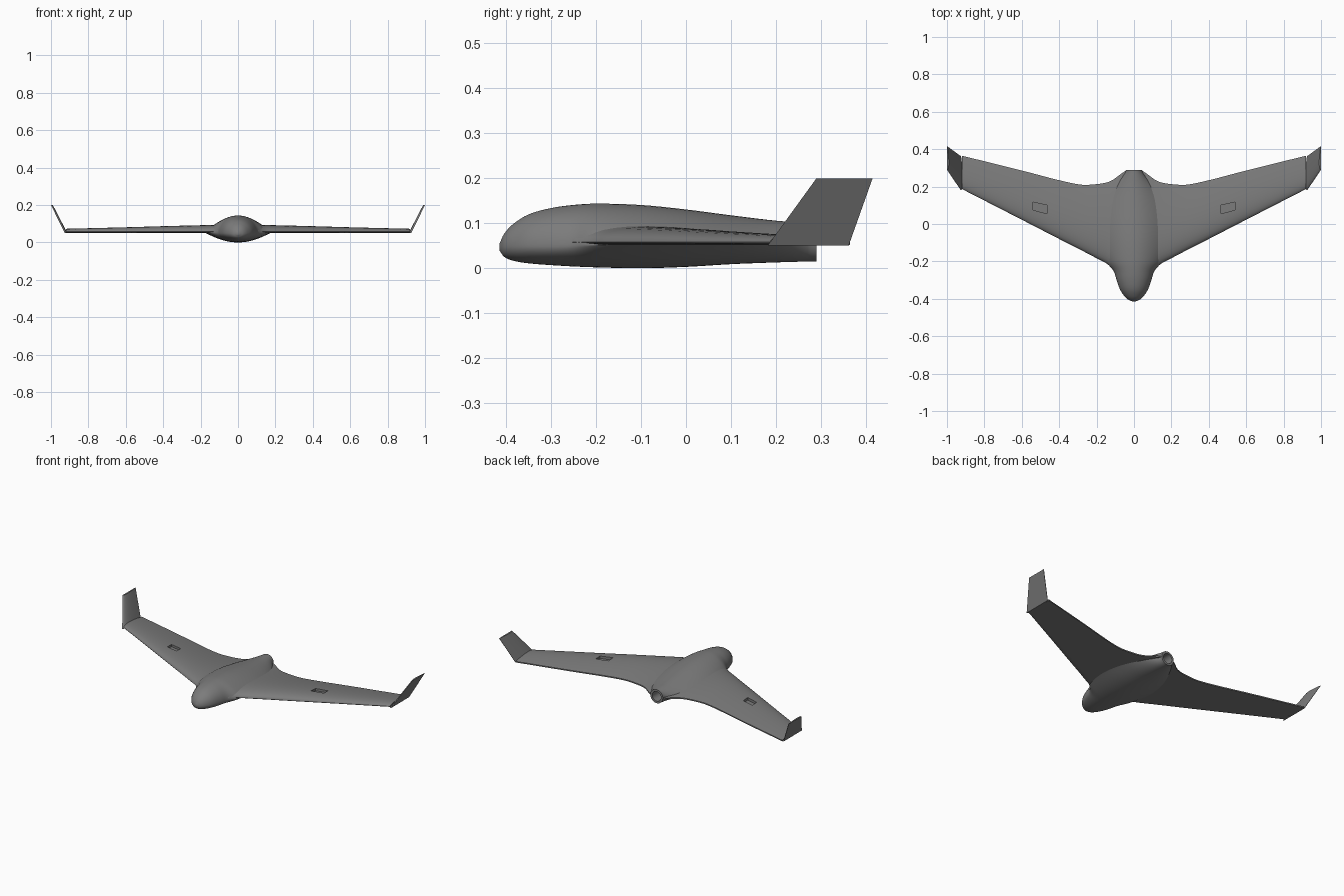
import bpy, bmesh, math
from mathutils import Vector

if "Cube" in bpy.data.objects:
    bpy.data.objects.remove(bpy.data.objects["Cube"])

grey = bpy.data.materials.new("matte grey")
grey.use_nodes = True
COLOUR = (0.2, 0.2, 0.2, 1)
grey.diffuse_color = COLOUR
grey.node_tree.nodes["Principled BSDF"].inputs["Base Color"].default_value = COLOUR


def smooth_rows(rows, steps):
    """Insert Hermite-interpolated rows; the first column is the station."""
    def slope(i, c):
        a, b = rows[max(i - 1, 0)], rows[min(i + 1, len(rows) - 1)]
        return (b[c] - a[c]) / (b[0] - a[0])
    out = []
    for i in range(len(rows) - 1):
        p, q = rows[i], rows[i + 1]
        d = q[0] - p[0]
        for s in range(steps):
            t = s / steps
            h = t * t * (3 - 2 * t)
            row = [p[0] + d * t]
            for c in range(1, len(p)):
                row.append(p[c] * (1 - h) + q[c] * h
                           + d * t * (1 - t) * ((1 - t) * slope(i, c) - t * slope(i + 1, c)))
            out.append(row)
    return out + [list(rows[-1])]


def loft(name, rings, mirror=False):
    bm = bmesh.new()
    loops = [[bm.verts.new(p) for p in ring] for ring in rings]
    n = len(loops[0])
    for a, b in zip(loops, loops[1:]):
        for i in range(n):
            j = (i + 1) % n
            bm.faces.new((a[i], a[j], b[j], b[i]))
    bm.faces.new(loops[0])
    bm.faces.new(loops[-1])
    bmesh.ops.recalc_face_normals(bm, faces=bm.faces)
    mesh = bpy.data.meshes.new(name)
    bm.to_mesh(mesh)
    bm.free()
    mesh.materials.append(grey)
    obj = bpy.data.objects.new(name, mesh)
    bpy.context.collection.objects.link(obj)
    if mirror:
        obj.modifiers.new("mirror", 'MIRROR').use_mirror_merge = False
    return obj


def shade(obj, degrees):
    bpy.ops.object.select_all(action='DESELECT')
    obj.select_set(True)
    bpy.context.view_layer.objects.active = obj
    bpy.ops.object.shade_smooth_by_angle(angle=math.radians(degrees))


def foil(t):
    """Aerofoil thickness along the chord, peaking at one."""
    return 10 * (0.2969 * math.sqrt(t) - 0.126 * t - 0.3516 * t**2 + 0.2843 * t**3 - 0.1015 * t**4)


CHORD = [(1 - math.cos(math.pi * i / 20)) / 2 for i in range(21)]


# Fuselage: rounded nose, flared middle, round tail with an open bore
def body_ring(y, w, mid, top, bottom, k, n=64):
    ring = []
    for i in range(n):
        a = 2 * math.pi * (i + 0.5) / n
        s = math.sin(a)
        h = top - mid if s > 0 else bottom - mid
        ring.append((w * math.cos(a), y, mid + h * abs(s) ** k))
    return ring


body = smooth_rows([
    # y, half width, mid, top, bottom, flare
    (-.415, .006, .047, .054, .040, 1),
    (-.405, .030, .048, .076, .026, 1),
    (-.385, .052, .049, .098, .017, 1),
    (-.35, .075, .05, .120, .011, 1),
    (-.30, .093, .05, .134, .007, 1),
    (-.25, .110, .05, .141, .004, 1.15),
    (-.20, .150, .052, .144, .002, 1.7),
    (-.10, .180, .054, .141, .000, 2.2),
    (0, .180, .055, .131, .003, 2.3),
    (.10, .155, .056, .118, .009, 2.4),
    (.20, .100, .057, .106, .013, 2),
    (.27, .050, .0575, .101, .015, 1.15),
    (.29, .043, .0575, .100, .015, 1)], 4)
body += [(.29, .03, .0575, .0875, .0275, 1), (.21, .03, .0575, .0875, .0275, 1)]
fuselage = loft("fuselage", [body_ring(*r) for r in body])
shade(fuselage, 40)


# Wings: flat-bottomed aerofoils swept along the span
def wing_ring(x, front, back, top, base=.058):
    upper = [(x, front + (back - front) * t, base + (top - base) * foil(t)) for t in CHORD]
    lower = [(x, front + (back - front) * t, base - .006 * min(1, 4 * math.sqrt(t)) - .0005)
             for t in CHORD[:0:-1]]
    return upper + lower


wing_rows = smooth_rows([
    # x, leading edge, trailing edge, top
    (.038, -.27, .287, .094), (.06, -.272, .275, .094), (.10, -.262, .245, .094),
    (.12, -.235, .232, .094), (.15, -.209, .221, .093), (.20, -.183, .213, .092),
    (.28, -.141, .210, .090), (.40, -.08, .234, .087), (.60, .023, .286, .081),
    (.92, .187, .365, .073)], 4)
wings = loft("wings", [wing_ring(*r) for r in wing_rows], mirror=True)

# Shallow hatch recess in each wing
outline = [(.465, .055), (.54, .075), (.54, .117), (.465, .100)]
cutter = loft("hatch_cutter", [[(x, y, z) for x, y in outline] for z in (.068, .12)], mirror=True)
cutter.hide_render = True
cut = wings.modifiers.new("hatch", 'BOOLEAN')
cut.object = cutter
cut.solver = 'EXACT'
bpy.context.view_layer.objects.active = wings
for modifier in ("mirror", "hatch"):
    bpy.ops.object.modifier_apply(modifier=modifier)
bpy.data.objects.remove(cutter)
shade(wings, 35)


# Winglets: thin canted fins with a flat outer side
def fin_ring(x, front, back, z, thick):
    outer = [(x, front + (back - front) * t, z) for t in CHORD]
    inner = [(x - thick * foil(t) - .002, front + (back - front) * t, z) for t in CHORD[::-1]]
    return outer + inner


winglets = loft("winglets", [fin_ring(.927, .182, .362, .051, .012),
                             fin_ring(1.0, .29, .415, .2, .008)], mirror=True)
shade(winglets, 35)
